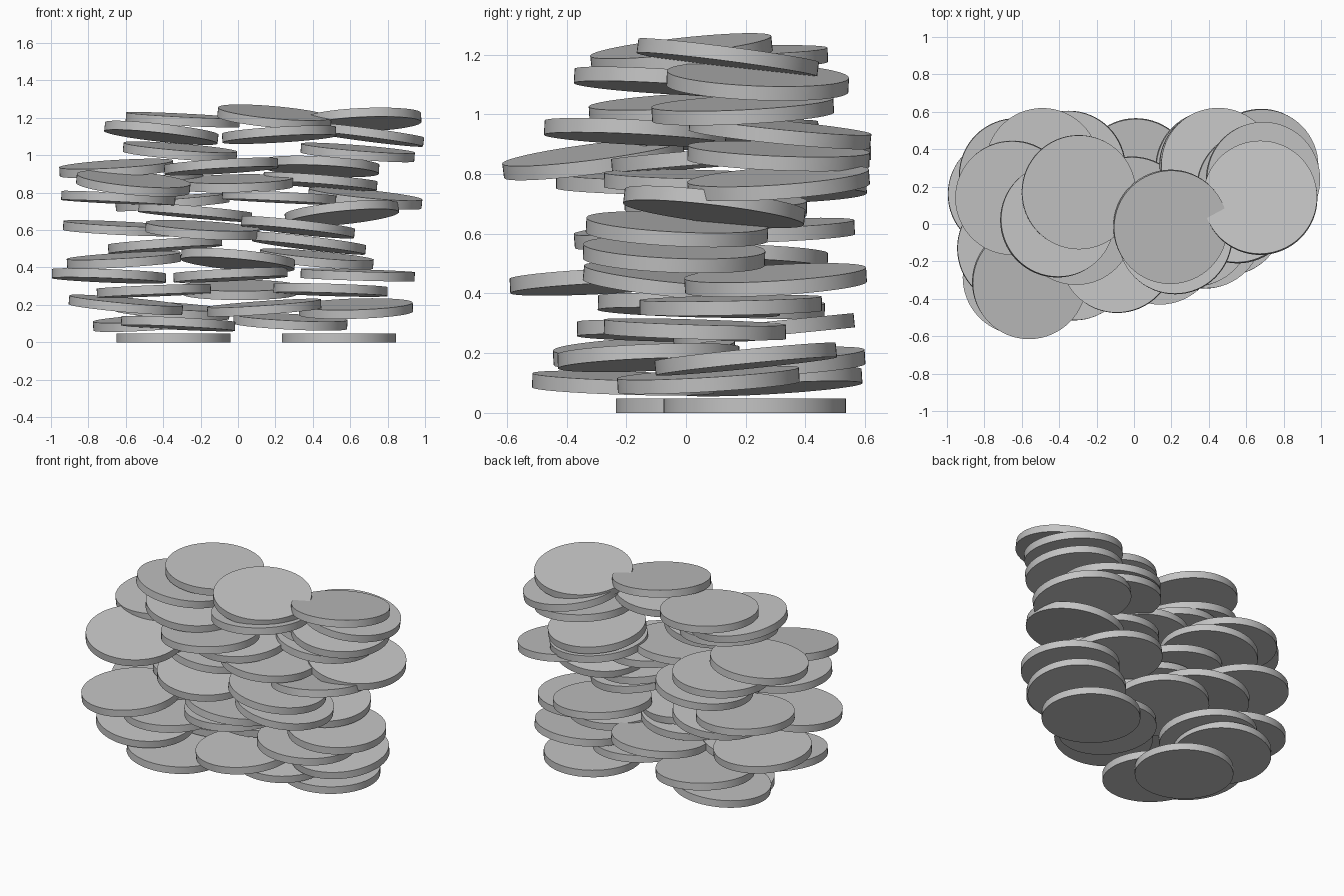
import bpy
from mathutils import Vector

RADIUS = 0.305
THICKNESS = 0.048
SIDES = 64

if "Cube" in bpy.data.objects:
    bpy.data.objects.remove(bpy.data.objects["Cube"], do_unlink=True)

# One plain grey for the whole heap
grey = bpy.data.materials.new("plain_grey")
grey.use_nodes = True
grey_value = (0.55, 0.55, 0.55, 1)
grey.diffuse_color = grey_value
grey.node_tree.nodes["Principled BSDF"].inputs["Base Color"].default_value = grey_value


def make_disc_mesh():
    """Build the disc that every part shares."""
    bpy.ops.mesh.primitive_cylinder_add(vertices=SIDES, radius=RADIUS, depth=THICKNESS)
    template = bpy.context.object
    bpy.ops.object.shade_smooth_by_angle()
    mesh = template.data
    mesh.materials.append(grey)
    bpy.data.objects.remove(template, do_unlink=True)
    return mesh


disc_mesh = make_disc_mesh()


def stack(name, discs):
    """Place discs given as x, y, height, percent rise along x, percent rise along y."""
    for number, (x, y, z, rise_x, rise_y) in enumerate(discs, start=1):
        disc = bpy.data.objects.new(f"{name}_disc_{number}", disc_mesh)
        normal = Vector((-rise_x / 100, -rise_y / 100, 1))
        disc.location = (x, y, z)
        disc.rotation_mode = "QUATERNION"
        disc.rotation_quaternion = Vector((0, 0, 1)).rotation_difference(normal)
        bpy.context.collection.objects.link(disc)


# Left-hand pile, bottom to top
stack("left_low", [
    (-.345, .07, .024, 0, 0),
    (-.47, .285, .105, 6, 6),
    (-.6, -.14, .2, -9, 5),
    (-.45, -.06, .275, 4, -2),
    (-.69, .16, .355, -4, -4),
    (-.61, -.285, .44, 6, 5),
    (-.39, .17, .52, 7, -3),
])
stack("left_high", [
    (-.63, .26, .61, -5, 4),
    (-.64, -.13, .77, -5, -2),
    (-.56, -.31, .85, -9, 13),
    (-.49, .315, .87, 0, 0),
    (-.65, .14, .93, 6, 7),
    (-.41, .02, 1.12, -11, -8),
    (-.295, .17, 1.19, -5, 3),
])

# Middle pile, bottom to top
stack("middle_low", [
    (-.32, -.21, .1, -5, -3),
    (-.35, .295, .17, -7, 6),
    (.14, -.125, .185, 7, 4),
    (.01, .26, .28, 0, 10),
    (-.04, .01, .36, 5, -3),
    (0, -.04, .44, -9, -10),
    (-.19, -.07, .6, -6, 8),
    (-.23, .1, .695, -9, -3),
])
stack("middle_high", [
    (-.35, .3, .75, 8, 3),
    (.22, .03, .775, -5, -2),
    (-.01, .055, .85, 2, 8),
    (-.09, -.17, .94, 6, -5),
    (-.31, -.02, 1.02, -8, 6),
    (.22, -.07, 1.11, 6, -6),
    (.195, -.015, 1.205, -9, 11),
])

# Right-hand pile, bottom to top
stack("right_low", [
    (.54, .23, .024, 0, 0),
    (.28, .075, .11, -5, 6),
    (.63, .2, .18, 3, 10),
    (.495, .03, .28, -3, -3),
    (.64, .15, .36, -3, 2),
    (.42, .3, .445, -9, 6),
    (.38, -.04, .53, -12, -4),
])
stack("right_high", [
    (.32, -.03, .615, -11, -5),
    (.555, .095, .69, 10, -12),
    (.68, .31, .77, -10, 7),
    (.44, .31, .86, -8, -4),
    (.45, .315, .94, -5, -10),
    (.64, .19, 1.015, -8, 5),
    (.69, .24, 1.11, -13, -4),
    (.675, .14, 1.19, 4, -13),
])
